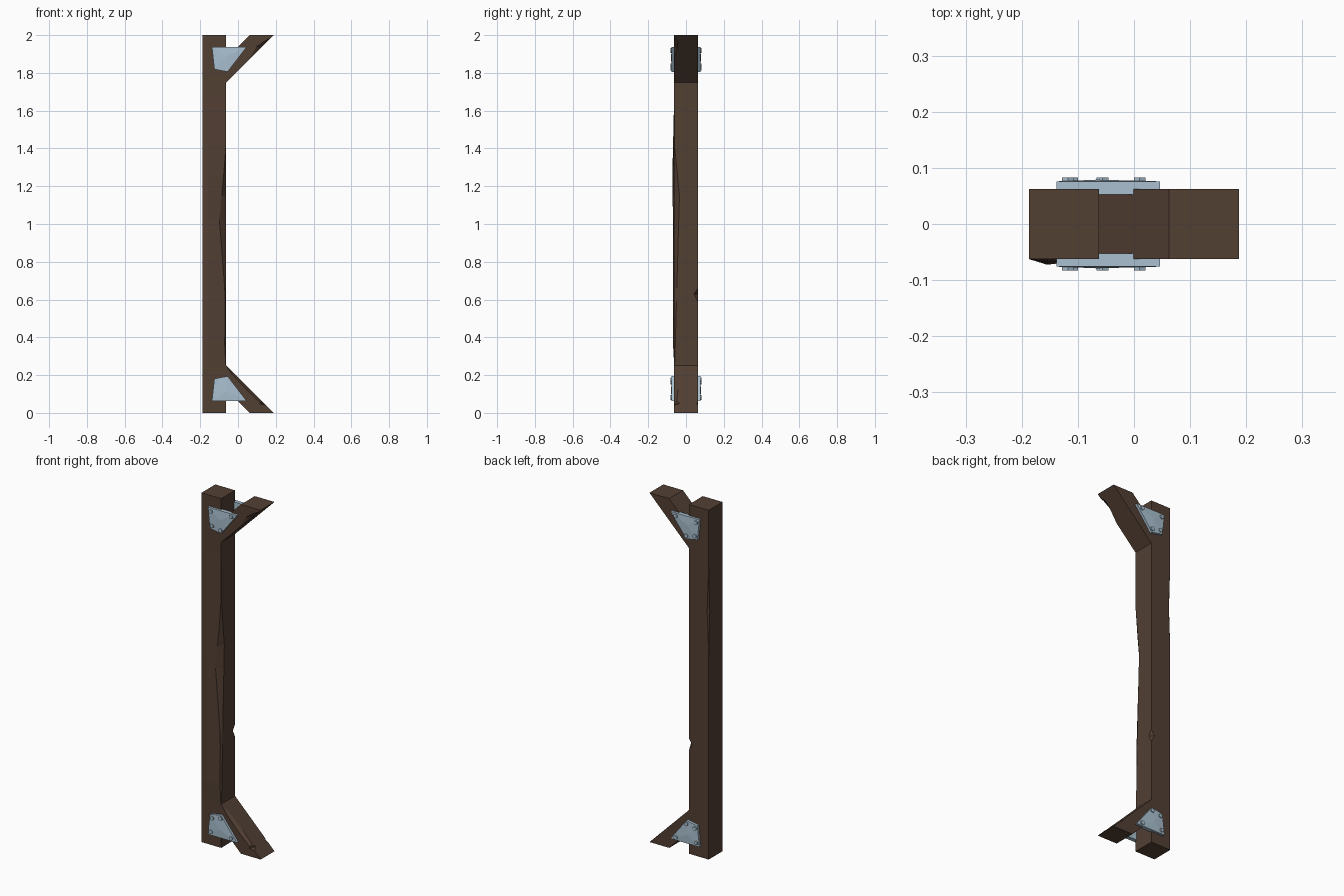
import bpy, bmesh, math
from mathutils import Vector, Matrix

if "Cube" in bpy.data.objects:
    bpy.data.objects.remove(bpy.data.objects["Cube"])

def material(name, rgb):
    m = bpy.data.materials.new(name)
    m.diffuse_color = (*rgb, 1)
    m.use_nodes = True
    m.node_tree.nodes["Principled BSDF"].inputs["Base Color"].default_value = m.diffuse_color
    return m

wood = material("dark wood", (0.085, 0.05, 0.034))
steel = material("pale steel", (0.40, 0.53, 0.63))

def finish(name, bm, mat):
    bmesh.ops.remove_doubles(bm, verts=bm.verts[:], dist=1e-5)
    bmesh.ops.recalc_face_normals(bm, faces=bm.faces[:])
    me = bpy.data.meshes.new(name)
    bm.to_mesh(me)
    bm.free()
    me.materials.append(mat)
    ob = bpy.data.objects.new(name, me)
    bpy.context.collection.objects.link(ob)
    return ob

def loft(name, rings, mat):
    bm = bmesh.new()
    rows = [[bm.verts.new(p) for p in r] for r in rings]
    for a, b in zip(rows, rows[1:]):
        n = len(a)
        for i in range(n):
            bm.faces.new((a[i], a[(i + 1) % n], b[(i + 1) % n], b[i]))
    bm.faces.new(rows[0])
    bm.faces.new(rows[-1])
    return finish(name, bm, mat)

H = 0.0625  # half thickness of the timber
XL, XR = -3 * H, -H

# Post: z, front bulge, front-right chip (x, y), back-right notch, back-left notch
post_levels = [
    (0.00, 0.000, 0.000, 0.000, 0, 0),
    (0.25, 0.000, 0.002, 0.002, 0, 0),
    (0.36, 0.006, 0.008, 0.006, 0, 0),
    (0.59, 0.005, 0.006, 0.012, 0, 0),
    (0.63, 0.005, 0.007, 0.013, 0.020, 0),
    (0.66, 0.005, 0.008, 0.014, 0, 0),
    (1.02, 0.006, 0.036, 0.024, 0, 0),
    (1.15, 0.009, 0.024, 0.028, 0, 0),
    (1.25, 0.010, 0.014, 0.018, 0, 0.003),
    (1.42, 0.006, 0.001, 0.001, 0, 0.010),
    (1.68, 0.000, 0.000, 0.000, 0, 0),
    (2.00, 0.000, 0.000, 0.000, 0, 0),
]
loft("post", [[
    (XL, -H, z), (-0.155, -H - b, z), (XR - cx, -H, z), (XR, -H + cy, z),
    (XR, H - n, z), (XR - n, H, z), (XL + m, H, z), (XL, H - m, z)]
    for z, b, cx, cy, n, m in post_levels], wood)

# Braces: sheared beams with a chipped outer front edge (t, chip front, chip side, back notch)
def brace(name, chips, flip):
    rings = []
    for t, c, d, n in chips:
        lo = Vector((-H + 0.25 * t, 0, 1.75 + 0.25 * t))
        hi = Vector((-H + 0.125 * t, 0, 1.875 + 0.125 * t))
        u = (hi - lo).normalized()
        Y = Vector((0, 1, 0))
        ring = [hi - Y * H, lo - Y * H + u * c, lo - Y * (H - d),
                lo + Y * (H - n), lo + Y * H + u * n, hi + Y * H]
        if flip:
            ring = [Vector((p.x, p.y, 2 - p.z)) for p in ring]
        rings.append(ring)
    loft(name, rings, wood)

brace("upper_brace", [(0, 0, 0, 0), (0.5, 0, 0, 0), (0.72, 0.022, 0.015, 0),
                      (0.88, 0.012, 0.02, 0), (0.94, 0, 0, 0), (1, 0, 0, 0)], False)
brace("lower_brace", [(0, 0, 0, 0), (0.12, 0.012, 0.014, 0), (0.5, 0.014, 0.02, 0),
                      (0.76, 0.012, 0.014, 0), (0.8, 0.02, 0.03, 0.006),
                      (0.84, 0, 0, 0), (1, 0, 0, 0)], True)

# Steel plates with slightly raised centres, and hexagonal bolts
outline = [(-0.138, 1.937), (0.046, 1.937), (-0.055, 1.806), (-0.125, 1.819)]
bolts = [(-0.118, 1.917), (0.010, 1.921), (-0.056, 1.825), (-0.110, 1.837)]

def plate(name, side, flip):
    pos = lambda x, y, z: (x, side * y, 2 - z if flip else z)
    bm = bmesh.new()
    back = [bm.verts.new(pos(x, 0.053, z)) for x, z in outline]
    front = [bm.verts.new(pos(x, 0.076, z)) for x, z in outline]
    peak = bm.verts.new(pos(-0.065, 0.079, 1.885))
    bm.faces.new(back)
    for i in range(4):
        j = (i + 1) % 4
        bm.faces.new((back[i], back[j], front[j], front[i]))
        bm.faces.new((front[i], front[j], peak))
    finish(name, bm, steel)
    bm = bmesh.new()
    for x, z in bolts:
        m = Matrix.Translation(pos(x, 0.078, z)) @ Matrix.Rotation(math.pi / 2, 4, 'X')
        bmesh.ops.create_cone(bm, cap_ends=True, segments=6, radius1=0.012,
                              radius2=0.012, depth=0.01, matrix=m)
    finish(name + "_bolts", bm, steel)

for flip, level in ((False, "upper"), (True, "lower")):
    for side, face in ((-1, "front"), (1, "back")):
        plate(f"{level}_{face}_plate", side, flip)
